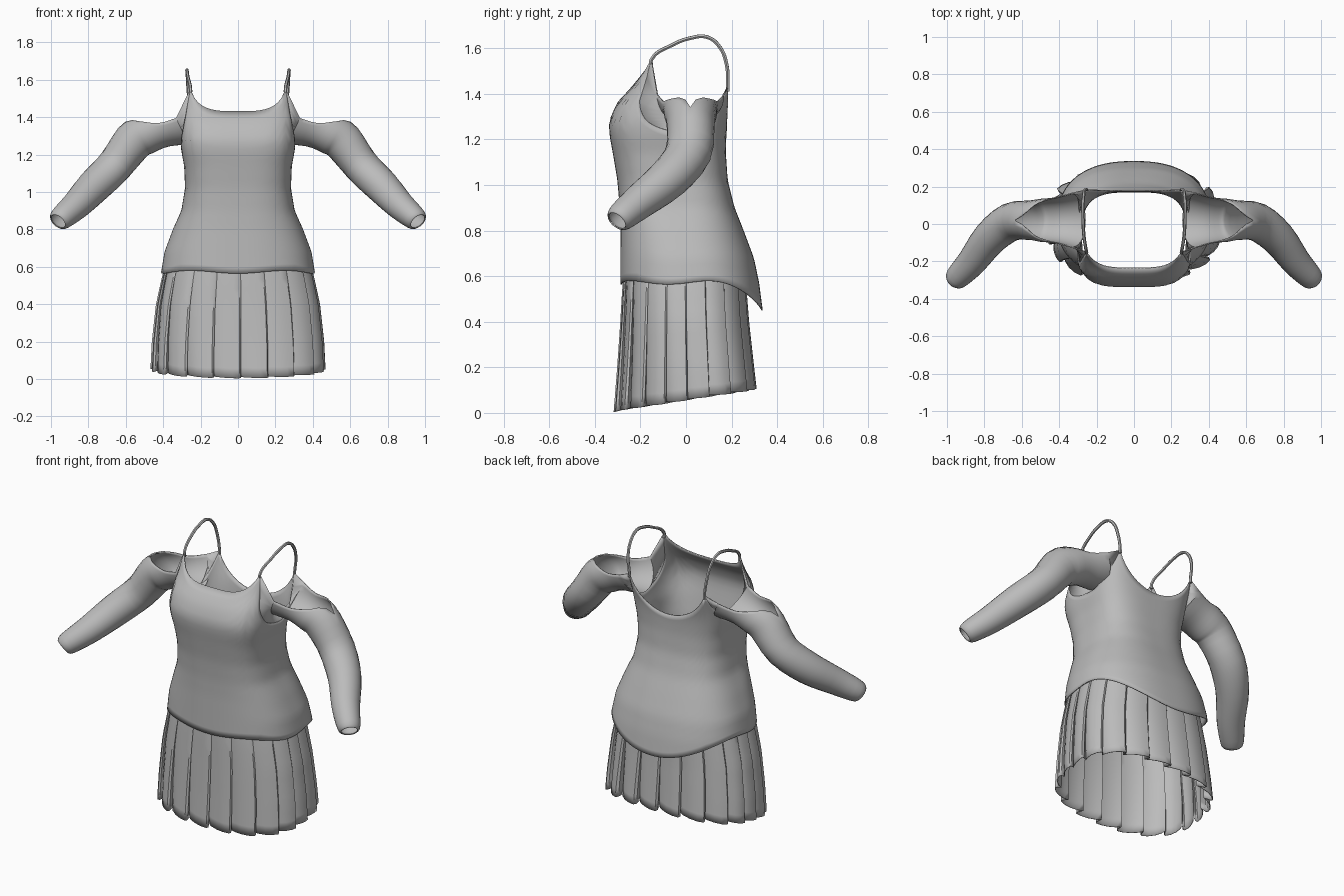
import bpy, bmesh
from math import sin, cos, pi, radians
from mathutils import Vector

cube = bpy.data.objects.get("Cube")
if cube:
    bpy.data.objects.remove(cube)

# One plain cloth colour
cloth = bpy.data.materials.new("grey_cloth")
cloth.use_nodes = True
grey = (0.5, 0.5, 0.5, 1)
cloth.diffuse_color = grey
bsdf = cloth.node_tree.nodes["Principled BSDF"]
bsdf.inputs["Base Color"].default_value = grey
bsdf.inputs["Roughness"].default_value = 0.8


def lerp_table(table, z):
    """Linear lookup of a row of values by height."""
    if z <= table[0][0]:
        return table[0][1:]
    for a, b in zip(table, table[1:]):
        if z <= b[0]:
            t = (z - a[0]) / (b[0] - a[0])
            return [p + (q - p) * t for p, q in zip(a[1:], b[1:])]
    return table[-1][1:]


def catmull(points, steps):
    """Smooth interpolation through tuples of numbers."""
    ext = [points[0]] + points + [points[-1]]
    out = []
    for p0, p1, p2, p3 in zip(ext, ext[1:], ext[2:], ext[3:]):
        for k in range(steps):
            t = k / steps
            out.append([b + 0.5 * t * (c - a + t * (2 * a - 5 * b + 4 * c - d
                        + t * (3 * (b - c) + d - a)))
                        for a, b, c, d in zip(p0, p1, p2, p3)])
    return out + [list(points[-1])]


def finish(obj, angle):
    obj.data.materials.append(cloth)
    bpy.ops.object.select_all(action='DESELECT')
    obj.select_set(True)
    bpy.context.view_layer.objects.active = obj
    bpy.ops.object.shade_smooth_by_angle(angle=radians(angle))


def loft(name, rows, closed, thickness=0.006, angle=35):
    """Skin a grid of points into thin cloth."""
    bm = bmesh.new()
    grid = [[bm.verts.new(p) for p in row] for row in rows]
    n = len(rows[0])
    for r0, r1 in zip(grid, grid[1:]):
        for i in range(n if closed else n - 1):
            j = (i + 1) % n
            bm.faces.new((r0[i], r0[j], r1[j], r1[i]))
    bmesh.ops.remove_doubles(bm, verts=bm.verts, dist=0.0002)
    bmesh.ops.recalc_face_normals(bm, faces=bm.faces)
    mesh = bpy.data.meshes.new(name)
    bm.to_mesh(mesh)
    bm.free()
    obj = bpy.data.objects.new(name, mesh)
    bpy.context.collection.objects.link(obj)
    finish(obj, angle)
    solid = obj.modifiers.new("cloth_thickness", 'SOLIDIFY')
    solid.thickness = thickness
    solid.offset = 0


def section(table, theta, z):
    """Point on a rounded-box cross-section at a height."""
    front, back, half, n = lerp_table(table, z)
    c, s = cos(theta), sin(theta)
    r = (abs(c) ** n + abs(s) ** n) ** (-1 / n)
    return Vector((half * c * r, (front + back) / 2 + (back - front) / 2 * s * r, z))


# Bodice: height, front y, back y, half width, squareness
BODY = [(0.44, -0.28, 0.335, 0.41, 2.5), (0.57, -0.285, 0.318, 0.408, 2.5),
        (0.68, -0.285, 0.295, 0.39, 2.5), (0.80, -0.285, 0.25, 0.345, 2.6),
        (0.90, -0.288, 0.21, 0.30, 2.8), (1.02, -0.298, 0.18, 0.28, 3),
        (1.14, -0.318, 0.172, 0.285, 3.2), (1.22, -0.333, 0.174, 0.30, 3.4),
        (1.28, -0.335, 0.18, 0.305, 3.6), (1.36, -0.30, 0.20, 0.30, 4),
        (1.43, -0.235, 0.212, 0.29, 5), (1.50, -0.19, 0.21, 0.285, 6),
        (1.57, -0.165, 0.20, 0.285, 6)]
COLS = 96
QUARTER = COLS // 4
FRONT_TOP, BACK_TOP = 1.55, 1.43


def neckline(theta):
    c, s = cos(theta), sin(theta)
    if abs(s) > abs(c):
        k = abs(c / s)
        if s < 0:
            return 1.43 + (FRONT_TOP - 1.43) * k ** 3.5
        return 1.25 + (BACK_TOP - 1.25) * k ** 2
    k = s / abs(c)
    rim = (FRONT_TOP + BACK_TOP) / 2 + (BACK_TOP - FRONT_TOP) / 2 * k
    return rim - 0.25 * (1 - abs(k) ** 2.6)


def hemline(theta):
    s = sin(theta)
    return 0.572 + 0.008 * sin(5 * theta) - (0.13 * s ** 4 if s > 0 else 0)


ROWS = 26
angles = [-pi / 4 + 2 * pi * i / COLS for i in range(COLS)]
body_rows = []
for k in range(ROWS + 1):
    t = k / ROWS
    body_rows.append([section(BODY, a, hemline(a) + (neckline(a) - hemline(a)) * t)
                      for a in angles])
loft("bodice", body_rows, True)

# Sleeves: centre, side radius, upright radius, half opening angle
ARM = [(0.33, 0.02, 1.395, 0.145, 0.155, 90), (0.42, 0.02, 1.35, 0.12, 0.115, 100),
       (0.50, 0.02, 1.31, 0.112, 0.108, 135), (0.56, 0.02, 1.27, 0.102, 0.105, 180),
       (0.66, 0.01, 1.14, 0.10, 0.093, 180), (0.77, -0.075, 1.03, 0.09, 0.088, 180),
       (0.865, -0.20, 0.93, 0.076, 0.074, 180), (0.945, -0.285, 0.86, 0.062, 0.060, 180),
       (0.962, -0.303, 0.843, 0.045, 0.045, 180)]
stations = catmull(ARM, 3)
arm_rows = [body_rows[-1][:QUARTER + 1]]
for i, (x, y, z, side_r, up_r, opening) in enumerate(stations):
    before = Vector(stations[max(i - 1, 0)][:3])
    after = Vector(stations[min(i + 1, len(stations) - 1)][:3])
    along = (after - before).normalized()
    side = along.cross(Vector((0, 0, 1))).normalized()
    up = side.cross(along)
    opening = radians(min(opening, 180))
    row = []
    for k in range(QUARTER + 1):
        a = opening * (2 * k / QUARTER - 1)
        row.append(Vector((x, y, z)) - up * up_r * cos(a) - side * side_r * sin(a))
    arm_rows.append(row)
for label, sx in (("left", 1), ("right", -1)):
    loft(label + "_sleeve", [[Vector((p.x * sx, p.y, p.z)) for p in r] for r in arm_rows],
         False)

# Shoulder straps
front_end, back_end = body_rows[-1][0], body_rows[-1][QUARTER]
for label, sx in (("left", 1), ("right", -1)):
    path = [front_end - Vector((0, 0, 0.03)), front_end, (0.268, -0.06, 1.615),
            (0.272, 0.02, 1.645), (0.273, 0.09, 1.65), (0.27, 0.145, 1.61),
            (0.265, 0.178, 1.53), back_end, back_end - Vector((0, 0, 0.02))]
    curve = bpy.data.curves.new(label + "_strap", 'CURVE')
    curve.dimensions = '3D'
    curve.bevel_depth = 0.009
    curve.bevel_resolution = 1
    curve.resolution_u = 5
    curve.use_fill_caps = True
    spline = curve.splines.new('BEZIER')
    spline.bezier_points.add(len(path) - 1)
    for bp, p in zip(spline.bezier_points, path):
        bp.co = (p[0] * sx, p[1], p[2])
        bp.handle_left_type = bp.handle_right_type = 'AUTO'
    strap = bpy.data.objects.new(label + "_strap", curve)
    bpy.context.collection.objects.link(strap)
    bpy.ops.object.select_all(action='DESELECT')
    strap.select_set(True)
    bpy.context.view_layer.objects.active = strap
    bpy.ops.object.convert(target='MESH')
    finish(bpy.context.object, 50)

# Pleated skirt: overlapping knife folds that deepen toward the hem
SKIRT = [(0.0, -0.30, 0.295, 0.452, 2.5), (0.2, -0.288, 0.278, 0.446, 2.5),
         (0.4, -0.278, 0.262, 0.428, 2.5), (0.55, -0.272, 0.255, 0.398, 2.5),
         (0.66, -0.265, 0.25, 0.37, 2.5)]
PLEATS = 20
FOLD = [(0, -0.6), (0.2, -0.2), (0.5, 0.2), (0.8, 0.45), (1.05, 0.5), (1.1, 0.2)]
skirt_rows = []
for k in range(13):
    t = k / 12
    row = []
    for p in range(PLEATS):
        for frac, lift in FOLD:
            a = -pi / 2 + 2 * pi * (p + frac) / PLEATS
            hem = 0.058 + 0.05 * sin(a) - 0.008 * lift
            z = 0.64 + (hem - 0.64) * t
            point = section(SKIRT, a, z)
            depth = (0.008 + 0.024 * t) * (1.4 if sin(a) > 0.3 else 1)
            row.append(point + Vector((cos(a), sin(a), 0)) * depth * lift)
    skirt_rows.append(row)
loft("pleated_skirt", skirt_rows, True, 0.004)
